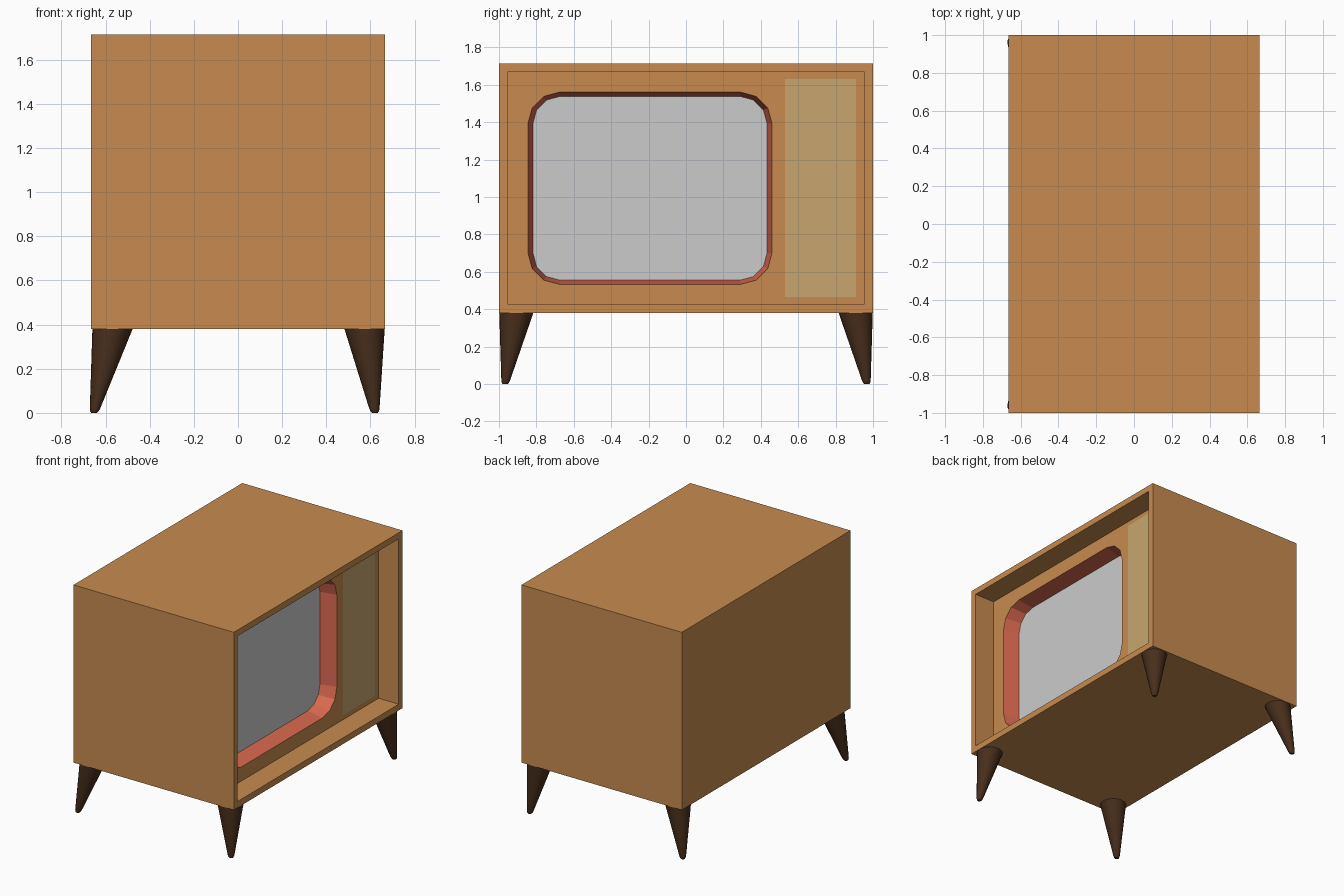
import bpy, bmesh
from math import cos, sin, pi

if "Cube" in bpy.data.objects:
    bpy.data.objects.remove(bpy.data.objects["Cube"])


def material(name, rgb):
    m = bpy.data.materials.new(name)
    m.diffuse_color = (*rgb, 1)
    m.use_nodes = True
    m.node_tree.nodes["Principled BSDF"].inputs["Base Color"].default_value = m.diffuse_color
    return m


wood = material("wood", (0.58, 0.26, 0.08))
dark_wood = material("dark_wood", (0.065, 0.028, 0.012))
red = material("red", (0.70, 0.14, 0.08))
tan = material("tan", (0.58, 0.38, 0.16))


def finish(name, bm, mat=None):
    me = bpy.data.meshes.new(name)
    bm.to_mesh(me)
    bm.free()
    ob = bpy.data.objects.new(name, me)
    bpy.context.collection.objects.link(ob)
    if mat:
        me.materials.append(mat)
    return ob


def rect(x, y0, y1, z0, z1):
    return [(x, y0, z0), (x, y1, z0), (x, y1, z1), (x, y0, z1)]


def round_rect(x, y0, y1, z0, z1, r, seg=3):
    centres = [(y1 - r, z0 + r, -90), (y1 - r, z1 - r, 0),
               (y0 + r, z1 - r, 90), (y0 + r, z0 + r, 180)]
    pts = []
    for cy, cz, start in centres:
        for i in range(seg + 1):
            a = (start + 90 * i / seg) * pi / 180
            pts.append((x, cy + r * cos(a), cz + r * sin(a)))
    return pts


def loft(bm, loops):
    rings = [[bm.verts.new(p) for p in loop] for loop in loops]
    for a, b in zip(rings, rings[1:]):
        n = len(a)
        for i in range(n):
            j = (i + 1) % n
            bm.faces.new((a[i], a[j], b[j], b[i]))
    return rings


PANEL_X, SCREEN_X = 0.498, 0.377
bezel_outer = round_rect(PANEL_X, -0.845, 0.46, 0.533, 1.56, 0.168)
bezel_inner = round_rect(SCREEN_X, -0.818, 0.433, 0.555, 1.538, 0.145)
opening = (-0.955, 0.955, 0.427, 1.667)

# Cabinet: closed box with an open recess on the screen side
bm = bmesh.new()
rings = loft(bm, [rect(-0.665, -1, 1, 0.38, 1.713), rect(0.665, -1, 1, 0.38, 1.713),
                  rect(0.665, *opening), rect(PANEL_X, *opening)])
bm.faces.new(rings[0][::-1])
finish("cabinet", bm, wood)

# Recessed panel with the rounded screen hole
bm = bmesh.new()
edges = []
for loop in (rect(PANEL_X, *opening), bezel_outer):
    vs = [bm.verts.new(p) for p in loop]
    edges += [bm.edges.new((vs[i - 1], vs[i])) for i in range(len(vs))]
bmesh.ops.triangle_fill(bm, use_beauty=True, edges=edges, normal=(1, 0, 0))
for f in bm.faces:
    f.normal_update()
    if f.normal.x < 0:
        f.normal_flip()
finish("front_panel", bm, wood)

# Tapered red screen surround
bm = bmesh.new()
loft(bm, [bezel_outer, bezel_inner])
finish("screen_surround", bm, red)

# Flat grey screen
bm = bmesh.new()
bm.faces.new([bm.verts.new(p) for p in bezel_inner])
finish("screen", bm)

# Speaker cloth beside the screen
bm = bmesh.new()
bm.faces.new([bm.verts.new(p) for p in rect(PANEL_X + 0.003, 0.53, 0.908, 0.465, 1.632)])
finish("speaker_cloth", bm, tan)


# Splayed tapered legs with softened tips
def leg(name, sy, top_x, foot_x, n=16):
    top_y, foot_y = 0.907 * sy, 0.967 * sy
    loops = []
    for z, r in ((0, 0.013), (0.007, 0.019), (0.02, 0.0235), (0.382, 0.0915)):
        t = z / 0.382
        cx, cy = foot_x + (top_x - foot_x) * t, foot_y + (top_y - foot_y) * t
        loops.append([(cx + r * cos(2 * pi * i / n), cy + r * sin(2 * pi * i / n), z)
                      for i in range(n)])
    bm = bmesh.new()
    rings = loft(bm, loops)
    bm.faces.new(rings[0][::-1])
    bm.faces.new(rings[-1])
    ob = finish(name, bm, dark_wood)
    bpy.ops.object.select_all(action='DESELECT')
    ob.select_set(True)
    bpy.context.view_layer.objects.active = ob
    bpy.ops.object.shade_smooth_by_angle(angle=pi / 5)


for sy, side in ((-1, "left"), (1, "right")):
    leg("screen_side_leg_" + side, sy, 0.573, 0.62)
    leg("rear_leg_" + side, sy, -0.568, -0.652)
